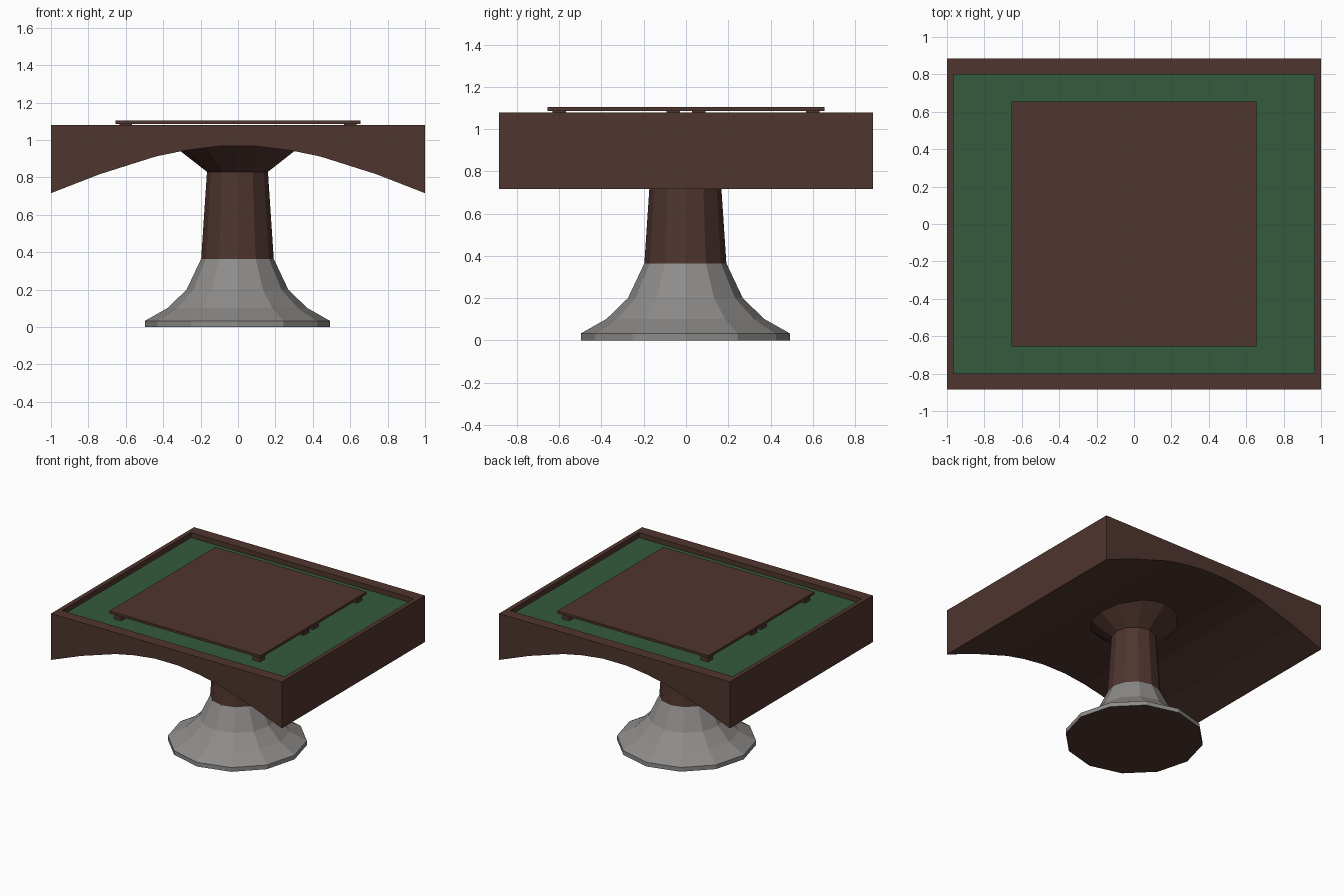
import bpy, bmesh, math

if "Cube" in bpy.data.objects:
    bpy.data.objects.remove(bpy.data.objects["Cube"])


def material(name, rgb):
    m = bpy.data.materials.new(name)
    m.diffuse_color = (*rgb, 1)
    m.use_nodes = True
    m.node_tree.nodes["Principled BSDF"].inputs["Base Color"].default_value = m.diffuse_color
    return m


BROWN = material("dark brown wood", (0.078, 0.035, 0.028))
GREEN = material("green felt", (0.034, 0.105, 0.046))
GREY = material("grey metal", (0.27, 0.262, 0.255))


def finish(name, bm, mats):
    bmesh.ops.recalc_face_normals(bm, faces=bm.faces)
    me = bpy.data.meshes.new(name)
    bm.to_mesh(me)
    bm.free()
    for m in mats:
        me.materials.append(m)
    ob = bpy.data.objects.new(name, me)
    bpy.context.collection.objects.link(ob)
    return ob


def box(name, center, size, mat):
    bm = bmesh.new()
    bmesh.ops.create_cube(bm, size=1)
    for v in bm.verts:
        v.co = [c + a * s for c, a, s in zip(center, v.co, size)]
    return finish(name, bm, [mat])


def lathe(name, profile, mats, sides=12, offset=-0.003):
    bm = bmesh.new()
    rings = []
    for r, z in profile:
        rings.append([bm.verts.new((offset + r * math.cos(2 * math.pi * i / sides),
                                    offset + r * math.sin(2 * math.pi * i / sides), z))
                      for i in range(sides)])
    for a, b in zip(rings, rings[1:]):
        for i in range(sides):
            j = (i + 1) % sides
            bm.faces.new((a[i], a[j], b[j], b[i]))
    bottom = bm.faces.new(rings[0])
    bm.faces.new(rings[-1])
    bottom.material_index = len(mats) - 1
    return finish(name, bm, mats)


# Table body: arched underside, recessed felt on top
TOP, FELT, HX, HY = 1.079, 1.04, 1.0, 0.885
arch = [(-1, 0.716), (-0.74, 0.817), (-0.44, 0.912), (-0.28, 0.945), (-0.1, 0.967)]
arch += [(-x, z) for x, z in reversed(arch)]
outline = arch + [(HX, TOP), (-HX, TOP)]
bm = bmesh.new()
front = [bm.verts.new((x, -HY, z)) for x, z in outline]
back = [bm.verts.new((x, HY, z)) for x, z in outline]
bm.faces.new(front)
bm.faces.new(back)
n = len(outline)
for i in range(n):
    j = (i + 1) % n
    bm.faces.new((front[i], front[j], back[j], back[i]))
bmesh.ops.recalc_face_normals(bm, faces=bm.faces)
felt = next(f for f in bm.faces if all(abs(v.co.z - TOP) < 1e-5 for v in f.verts))
for z in (TOP, FELT):
    bmesh.ops.inset_individual(bm, faces=[felt], thickness=0.02)
    for v in felt.verts:
        v.co = (math.copysign(0.965, v.co.x), math.copysign(0.798, v.co.y), z)
felt.material_index = 1
finish("table_body", bm, [BROWN, GREEN])

# Pedestal: flared base, column with capital
lathe("pedestal_base", [(0.495, 0), (0.495, 0.033), (0.373, 0.102), (0.272, 0.2),
                        (0.194, 0.365)], [GREY, BROWN])
lathe("pedestal_column", [(0.194, 0.365), (0.163, 0.83), (0.35, 0.976)], [BROWN])

# Raised panel on small feet
box("top_panel", (0, 0, 1.0945), (1.31, 1.31, 0.019), BROWN)
for x in (-0.6, 0.6):
    for y in (-0.6, -0.06, 0.06, 0.6):
        box("panel_foot", (x, y, (FELT + 1.085) / 2), (0.065, 0.065, 1.085 - FELT), BROWN)
